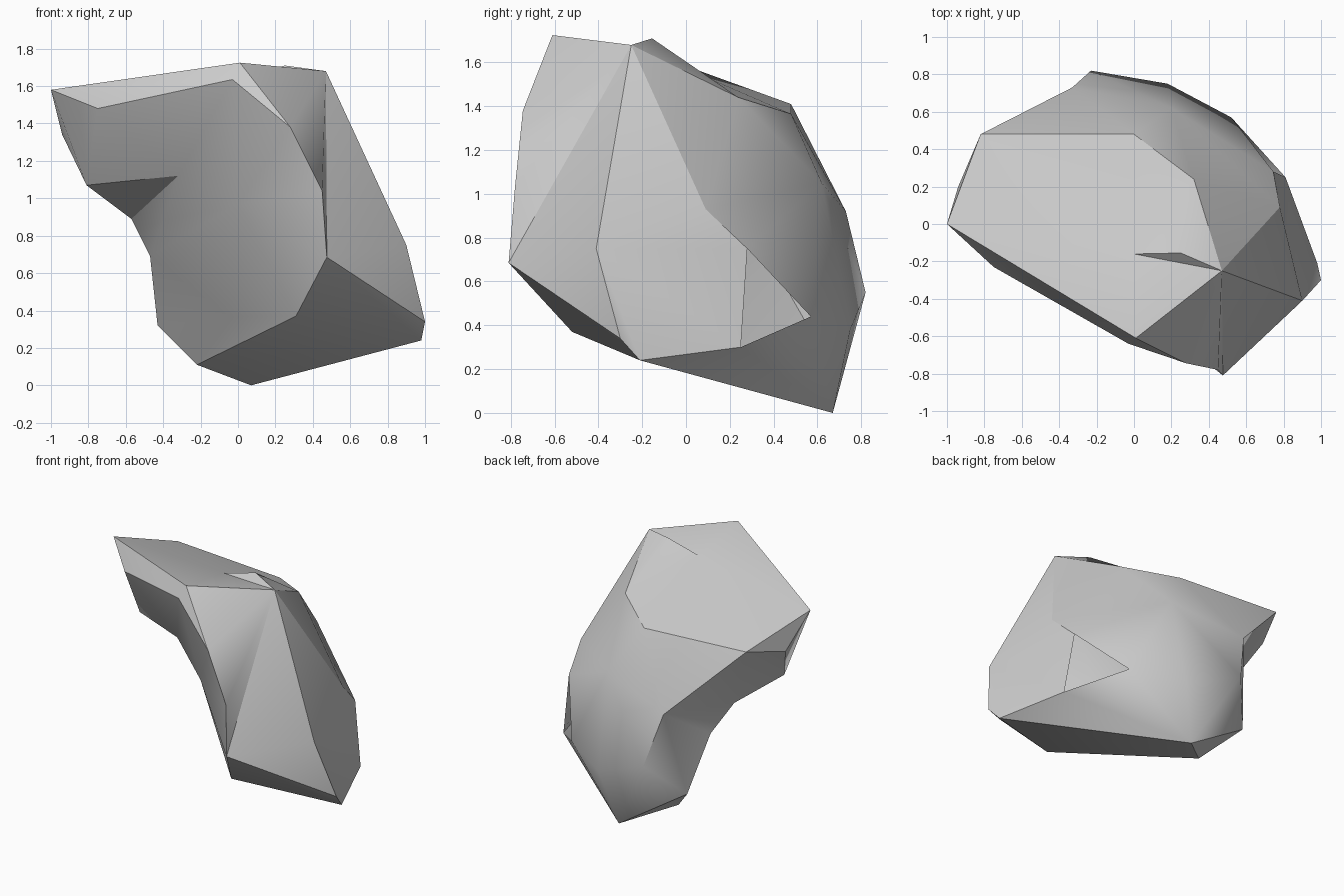
import bpy, bmesh, math

if "Cube" in bpy.data.objects:
    bpy.data.objects.remove(bpy.data.objects["Cube"])

# Corner points of the boulder
P = {
    # top rim and small raised chip
    "a": (-1, 0, 1.58), "b": (.01, -.61, 1.725), "c": (.47, -.25, 1.68),
    "d": (.25, -.155, 1.71), "e": (0, -.16, 1.642), "g": (.32, .24, 1.44),
    "f": (0, .48, 1.365), "h": (-.82, .48, 1.41),
    # front bevel and front right edge
    "i": (-.03, -.64, 1.635), "j": (-.75, -.23, 1.48), "k": (.28, -.745, 1.38),
    "l": (.45, -.78, 1.04), "m": (.475, -.81, .685), "n": (.31, -.52, .37),
    # right side
    "o": (1, -.3, .34), "p": (.98, -.21, .24), "q": (.9, -.41, .75),
    "E": (.81, .25, .3), "G": (.78, .09, .93), "H": (.745, .28, .75),
    # back
    "F": (.52, .57, .44), "Z": (.18, .75, .38), "K": (.2, .62, 1.05),
    "Y": (-.23, .82, .55), "N": (-.33, .73, .92),
    # foot and hollow left side
    "r": (.07, .67, 0), "s": (-.22, .4, .11), "t": (-.43, .6, .32),
    "u": (-.47, .39, .69), "v": (-.57, .26, .89), "w": (-.81, .03, 1.07),
    "x": (-.94, .2, 1.34), "A": (-.32, -.24, 1.12), "B": (0, -.43, .97),
    "C": (-.04, -.08, .365),
}

# Facets fan out from a hub corner to the corners around it
FANS = [
    ("e", "abcdgfha"),      # top
    ("a", "hxwjib"),        # left tip and bevel
    ("b", "ik"),
    ("c", "bklm"),          # right side
    ("q", "mopEHGcm"),
    ("K", "gfNYZFHGg"),     # back
    ("r", "pEFZYts"),       # underside
    ("p", "rsnmo"),
    ("B", "CnmlkiAuC"),     # hollow front
    ("C", "utsn"),
    ("A", "wji"),
    ("v", "hwAuNh"),        # hollow left
    ("t", "uNY"),
    ("g", "dcG"),
    ("h", "wx"),
    ("N", "fh"),
]
# Edges kept crisp: back of the top, and the overhang on the left
CRISP = ["hf", "fg", "gc", "cG", "wA", "Av", "hN"]

bm = bmesh.new()
corner = {key: bm.verts.new(co) for key, co in P.items()}
for hub, ring in FANS:
    for p, q in zip(ring, ring[1:]):
        bm.faces.new((corner[hub], corner[p], corner[q]))
for p, q in CRISP:
    edge = bm.edges.get((corner[p], corner[q]))
    if edge:
        edge.smooth = False
bmesh.ops.recalc_face_normals(bm, faces=bm.faces[:])

mesh = bpy.data.meshes.new("boulder")
bm.to_mesh(mesh)
bm.free()
boulder = bpy.data.objects.new("boulder", mesh)
bpy.context.collection.objects.link(boulder)

# Plain stone grey
stone = bpy.data.materials.new("stone_grey")
stone.diffuse_color = (.6, .6, .6, 1)
stone.use_nodes = True
stone.node_tree.nodes["Principled BSDF"].inputs["Base Color"].default_value = stone.diffuse_color
mesh.materials.append(stone)

# Soft facets, sharp main edges
bpy.context.view_layer.objects.active = boulder
boulder.select_set(True)
bpy.ops.object.shade_smooth_by_angle(angle=math.radians(35), keep_sharp_edges=True)
